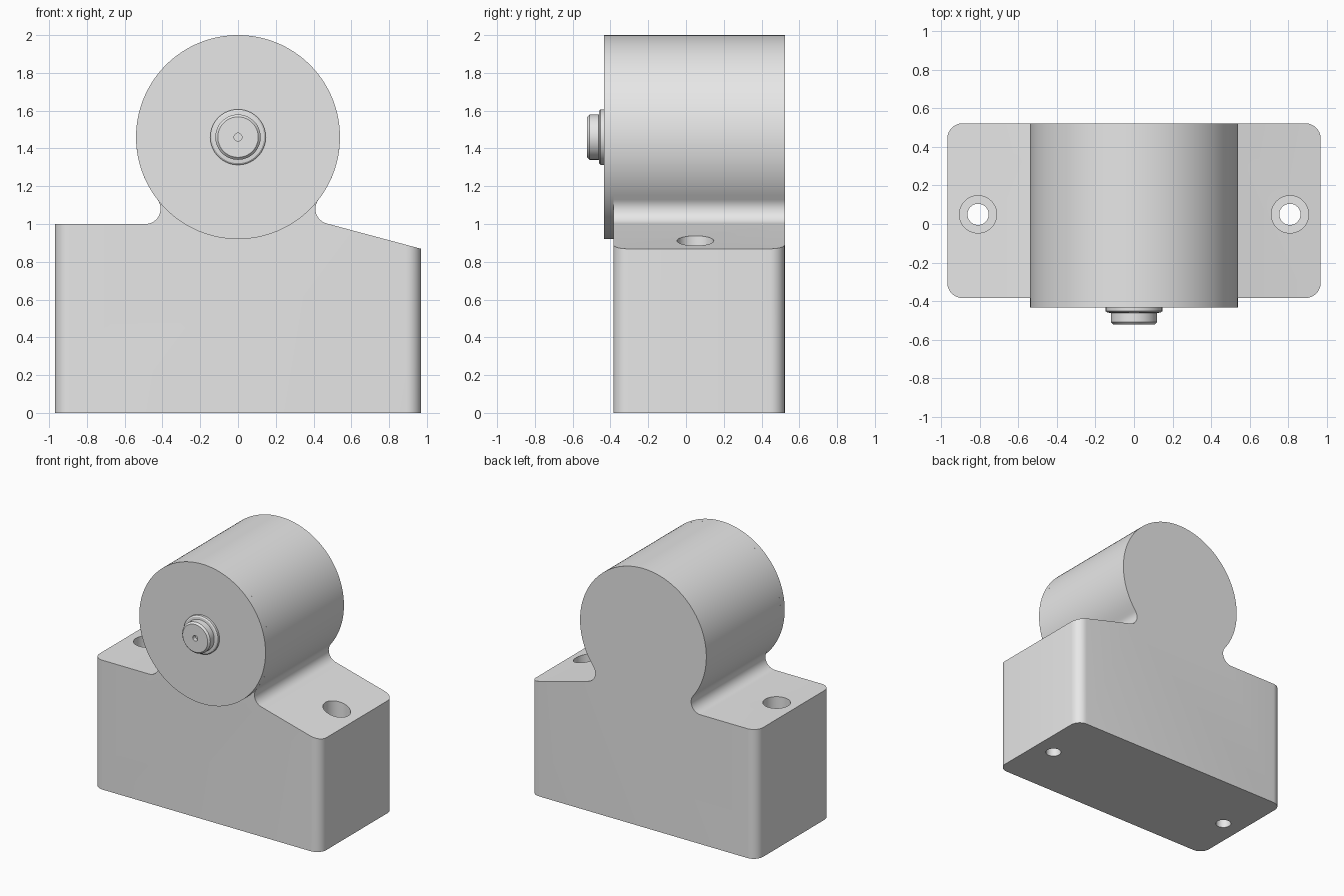
import bpy, bmesh
from math import sin, cos, tan, pi, radians, atan2, degrees, sqrt
from mathutils import Matrix, Vector

cube = bpy.data.objects.get("Cube")
if cube:
    bpy.data.objects.remove(cube, do_unlink=True)

GREY = (0.8, 0.8, 0.8, 1)
metal = bpy.data.materials.new("plain grey")
metal.use_nodes = True
metal.diffuse_color = GREY
metal.node_tree.nodes["Principled BSDF"].inputs["Base Color"].default_value = GREY

HALF, FRONT, BACK = 0.97, -0.385, 0.523       # block extents
AXIS_Z, R, FILLET, CORNER = 1.46, 0.54, 0.08, 0.08
DECK, SLOPE = 1.0, radians(15)


def finish(bm, name):
    bmesh.ops.recalc_face_normals(bm, faces=bm.faces)
    mesh = bpy.data.meshes.new(name)
    bm.to_mesh(mesh)
    bm.free()
    mesh.materials.append(metal)
    obj = bpy.data.objects.new(name, mesh)
    bpy.context.collection.objects.link(obj)
    return obj


def smooth(obj):
    bpy.ops.object.select_all(action='DESELECT')
    obj.select_set(True)
    bpy.context.view_layer.objects.active = obj
    bpy.ops.object.shade_smooth_by_angle(angle=radians(25))


def arc(cx, cz, r, start, end, n):
    angles = [start + (end - start) * i / n for i in range(n + 1)]
    return [(cx + r * cos(a), cz + r * sin(a)) for a in angles]


def lathe(bm, profile, matrix, n=64):
    """Revolve (radius, height) points about local z and cap both ends."""
    rings = [[bm.verts.new(matrix @ Vector((r * cos(2 * pi * i / n), r * sin(2 * pi * i / n), h)))
              for i in range(n)] for r, h in profile]
    for a, b in zip(rings, rings[1:]):
        for i in range(n):
            j = (i + 1) % n
            bm.faces.new((a[i], a[j], b[j], b[i]))
    bm.faces.new(rings[0])
    bm.faces.new(rings[-1])


# Body: block and barrel in one outline, joined by tangent fillets
rise = AXIS_Z - DECK - FILLET
reach = sqrt((R + FILLET) ** 2 - rise ** 2)
tilt = atan2(rise, reach)
fz = DECK + FILLET
slope_x, slope_z = reach - FILLET * sin(SLOPE), fz - FILLET * cos(SLOPE)
outline = [(-HALF, 0), (HALF, 0), (HALF, slope_z - (HALF - slope_x) * tan(SLOPE))]
outline += arc(reach, fz, FILLET, 1.5 * pi - SLOPE, pi - tilt, 12)
outline += arc(0, AXIS_Z, R, -tilt, pi + tilt, 90)[1:-1]
outline += arc(-reach, fz, FILLET, tilt, -pi / 2, 12)
outline.append((-HALF, DECK))

bm = bmesh.new()
face = bm.faces.new([bm.verts.new((x, FRONT, z)) for x, z in outline])
extruded = bmesh.ops.extrude_face_region(bm, geom=[face])["geom"]
bmesh.ops.translate(bm, vec=(0, BACK - FRONT, 0),
                    verts=[v for v in extruded if isinstance(v, bmesh.types.BMVert)])
if not face.is_valid or len(bm.faces) < len(outline) + 2:
    bm.faces.new([v for v in bm.verts if abs(v.co.y - FRONT) < 1e-5])
bmesh.ops.recalc_face_normals(bm, faces=bm.faces)
corners = [e for e in bm.edges if all(abs(abs(v.co.x) - HALF) < 1e-4 for v in e.verts)
           and abs(e.verts[0].co.z - e.verts[1].co.z) > 0.5]
bmesh.ops.bevel(bm, geom=corners, offset=CORNER, segments=8, profile=0.5, affect='EDGES')
body = finish(bm, "body")

# Counterbored bolt holes through both shoulders
bm = bmesh.new()
for side in (-1, 1):
    lathe(bm, [(0.055, -0.1), (0.055, 0.5), (0.097, 0.5), (0.097, 1.1)],
          Matrix.Translation((side * 0.81, 0.05, 0)), 48)
cutter = finish(bm, "hole_cutter")
cutter.hide_render = True
cut = body.modifiers.new("bolt holes", 'BOOLEAN')
cut.operation, cut.solver, cut.object = 'DIFFERENCE', 'EXACT', cutter
bpy.context.view_layer.objects.active = body
bpy.ops.object.modifier_apply(modifier=cut.name)
bpy.data.objects.remove(cutter, do_unlink=True)
smooth(body)

# Front cover disc, standing proud of the block
forward = Matrix.Translation((0, 0, AXIS_Z)) @ Matrix.Rotation(pi / 2, 4, 'X')
bm = bmesh.new()
lathe(bm, [(R, 0.384), (R, 0.435)], forward, 128)
smooth(finish(bm, "front_cover"))

# Shaft end: collar, chamfered stub and centre drill hole
bm = bmesh.new()
lathe(bm, [(0.147, 0.43), (0.147, 0.453), (0.138, 0.46), (0.12, 0.462),
           (0.12, 0.51), (0.107, 0.523), (0.021, 0.523), (0.021, 0.49)], forward)
smooth(finish(bm, "shaft_end"))
